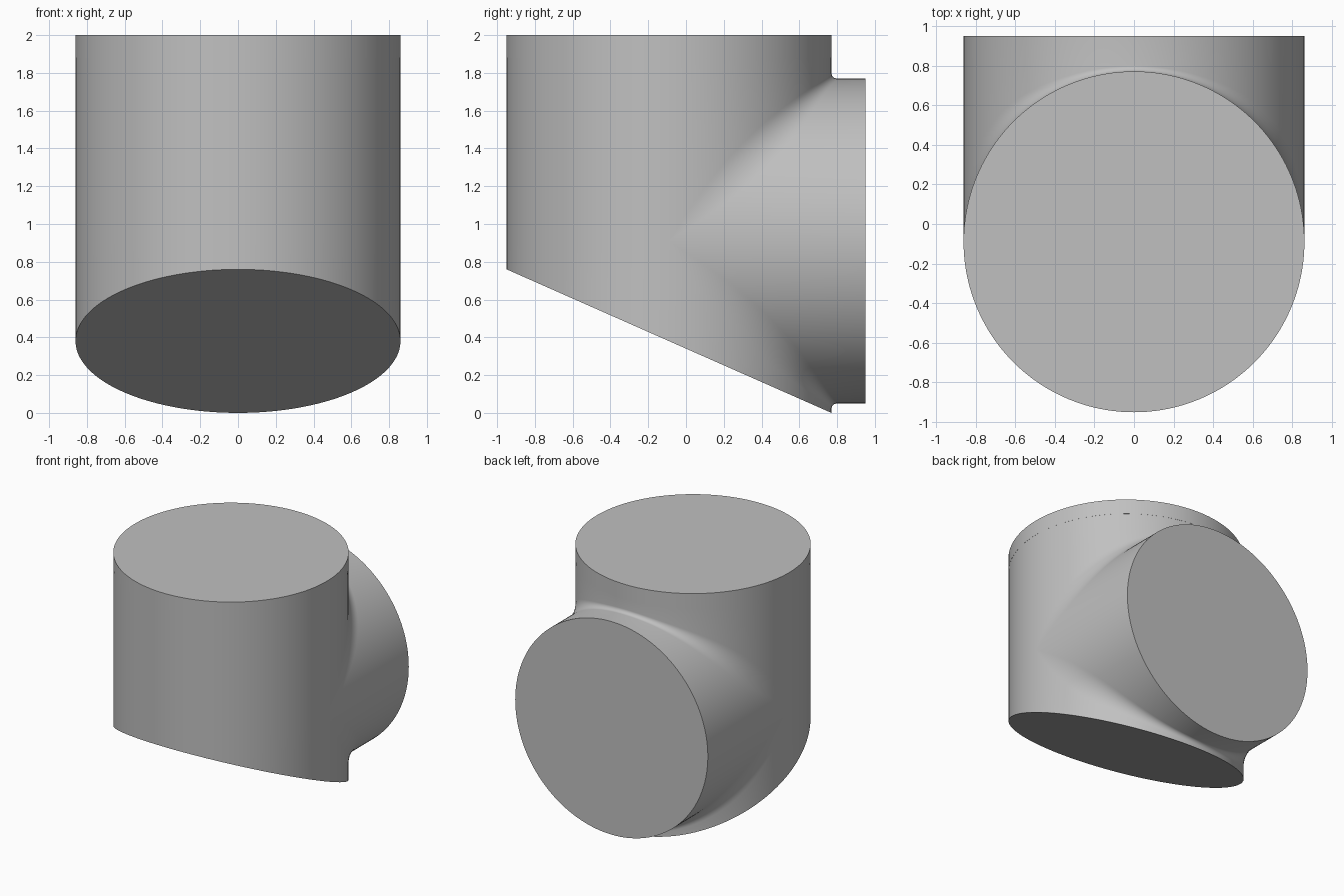
import bpy, bmesh, math
from mathutils import Vector

if "Cube" in bpy.data.objects:
    bpy.data.objects.remove(bpy.data.objects["Cube"])

R = 0.86                              # radius of both barrels
AXIS = Vector((0, -0.09, 0.91))       # point where the two axes cross
COLLAR_Z, TOP, END_Y = 1.88, 2.0, 0.95
N, ARC = 80, 10                       # columns per half turn, blend steps

grey = bpy.data.materials.new("light grey")
grey.diffuse_color = (0.53, 0.53, 0.53, 1)
grey.use_nodes = True
grey.node_tree.nodes["Principled BSDF"].inputs["Base Color"].default_value = grey.diffuse_color


def finish(obj):
    obj.data.materials.append(grey)
    bpy.ops.object.select_all(action='DESELECT')
    obj.select_set(True)
    bpy.context.view_layer.objects.active = obj
    bpy.ops.object.shade_smooth_by_angle(angle=math.radians(30))


def base_z(y):
    # slanted underside
    return 0.76 * (0.77 - y) / 1.72


def wall(phi, z):
    return Vector((R * math.cos(phi), AXIS.y + R * math.sin(phi), z))


def front_column(phi):
    p = wall(phi, 0)
    return [wall(phi, base_z(p.y)), wall(phi, AXIS.z), wall(phi, COLLAR_Z)]


def back_column(phi, side):
    # upright wall, rolling blend that widens to the sides, then the branch
    c, s = math.cos(phi), max(0.0, math.sin(phi))
    r = 0.03 + 0.55 * (1 - s) ** 1.3
    centre = AXIS + (R + r) * Vector((c, s, side * s))
    n1, n2 = Vector((c, s, 0)), Vector((c, 0, side * s))
    y = AXIS.y + R * s
    col = [wall(phi, COLLAR_Z if side > 0 else base_z(y))]
    for k in range(ARC + 1):
        a = n1.angle(n2)
        t = k / ARC
        if a < 1e-4:
            n = n1
        else:
            n = (n1 * math.sin((1 - t) * a) + n2 * math.sin(t * a)) / math.sin(a)
        col.append(centre - r * n)
    col.append(Vector((R * c, END_Y, AXIS.z + side * R * s)))
    return col


def skin(bm, columns):
    rows = [[bm.verts.new(p) for p in col] for col in columns]
    for a, b in zip(rows, rows[1:]):
        for i in range(len(a) - 1):
            bm.faces.new((a[i], b[i], b[i + 1], a[i + 1]))


# body: upright barrel with slanted base, blended into the rear branch
bm = bmesh.new()
angles = [math.pi * i / N for i in range(N + 1)]
skin(bm, [front_column(math.pi + a) for a in angles])
for side in (1, -1):
    skin(bm, [back_column(a, side) for a in angles])
bmesh.ops.remove_doubles(bm, verts=bm.verts, dist=1e-5)
bmesh.ops.holes_fill(bm, edges=[e for e in bm.edges if e.is_boundary], sides=0)
bmesh.ops.recalc_face_normals(bm, faces=bm.faces)
mesh = bpy.data.meshes.new("pipe_body")
bm.to_mesh(mesh)
bm.free()
body = bpy.data.objects.new("pipe_body", mesh)
bpy.context.collection.objects.link(body)
finish(body)

# collar: top band, a hair wider so its seam shows
bpy.ops.mesh.primitive_cylinder_add(
    vertices=2 * N, radius=R + 0.0008, depth=TOP - COLLAR_Z,
    location=(0, AXIS.y, (TOP + COLLAR_Z) / 2))
collar = bpy.context.object
collar.name = "top_collar"
finish(collar)
